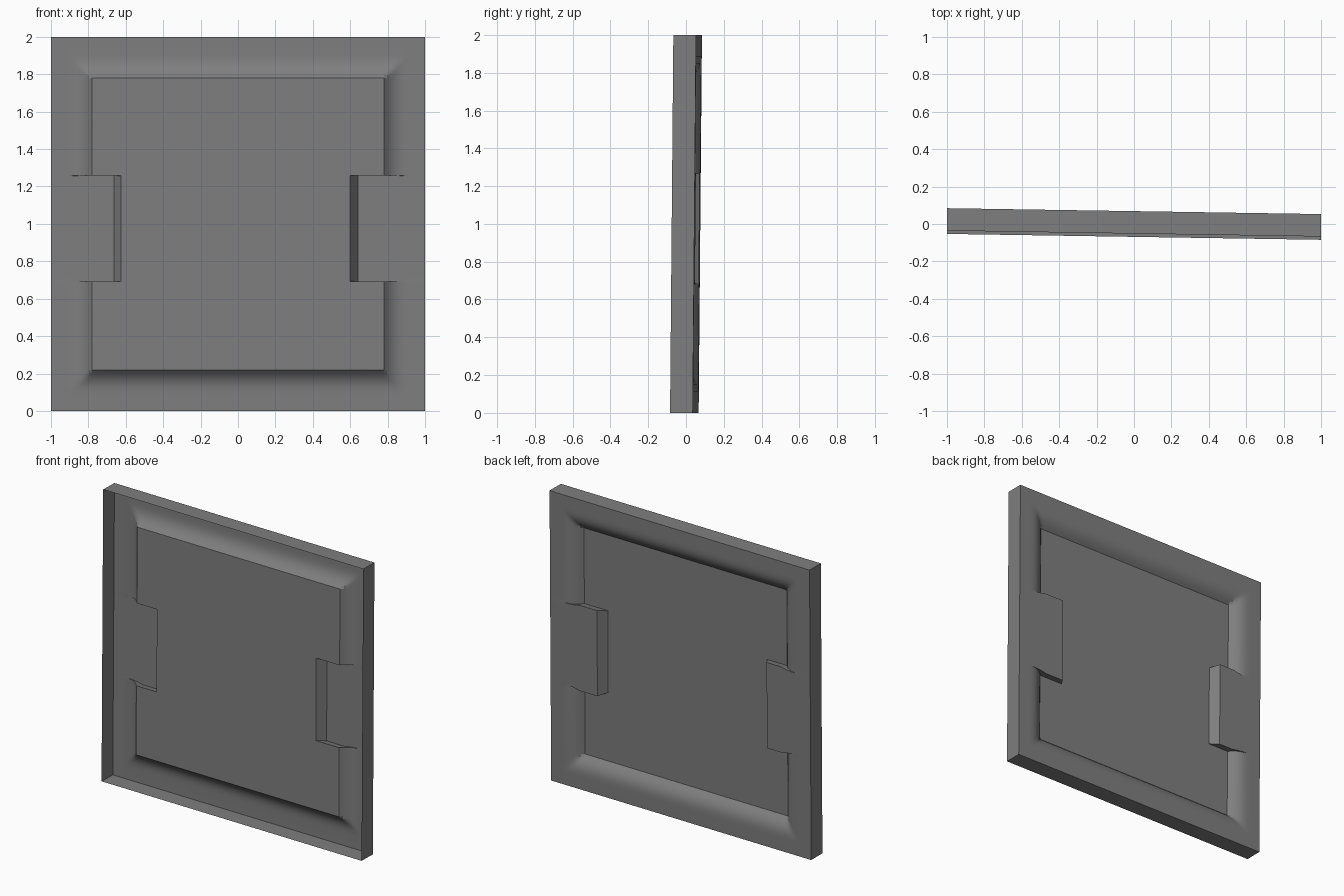
import bpy, bmesh, math
from mathutils import Matrix

if "Cube" in bpy.data.objects:
    bpy.data.objects.remove(bpy.data.objects["Cube"])

HALF, PANEL = 1.0, 0.78          # half size of the tray and of the raised panel
BACK, FRONT, RAISE = 0.06, -0.06, 0.06
FADE, STEPS, EPS = 0.14, 8, 0.001
TAB_LOW, TAB_HIGH, UNDERCUT = -0.307, 0.258, 0.014   # side notches, from the centre
TABS = {-1: (0.625, 0.665), 1: (0.60, 0.64)}   # top and foot of each notch wall

# slight lean of the whole piece
lean = (Matrix.Translation((0, 0, 1)) @ Matrix.Rotation(math.radians(-0.9), 4, 'Z')
        @ Matrix.Rotation(math.radians(-0.5), 4, 'X'))

# dark grey metal
metal = bpy.data.materials.new("dark_metal")
metal.diffuse_color = (0.21, 0.21, 0.21, 1)
metal.use_nodes = True
metal.node_tree.nodes["Principled BSDF"].inputs["Base Color"].default_value = metal.diffuse_color


def finish(bm, name):
    bm.transform(lean)
    mesh = bpy.data.meshes.new(name)
    bm.to_mesh(mesh)
    bm.free()
    mesh.materials.append(metal)
    ob = bpy.data.objects.new(name, mesh)
    bpy.context.collection.objects.link(ob)
    return ob


def point(x, z):
    """Raised panel with a concave skirt, cut by a flush notch on each side."""
    d = max(abs(x), abs(z)) - PANEL
    h = full = RAISE * max(0.0, 1 - max(d, 0) / FADE) ** 3
    if TAB_LOW < z < TAB_HIGH:
        top, foot = TABS[1 if x > 0 else -1]
        t = (abs(x) - top) / (foot - top)
        h = min(h, RAISE * (1 - min(max(t, 0), 1)))
    # the notch's upper and lower walls lean outward as they go back
    drop = UNDERCUT * (full - h) / RAISE
    if abs(z - TAB_LOW) < 2 * EPS:
        z -= drop
    elif abs(z - TAB_HIGH) < 2 * EPS:
        z += drop
    return x, BACK - h, z


# pressed back sheet: one grid with lines on every feature edge
skirt = [PANEL + FADE * i / STEPS for i in range(STEPS + 1)] + [HALF]
both = [s * v for v in skirt for s in (-1, 1)]
xs = sorted(both + [s * v for s, pair in TABS.items() for v in pair])
zs = sorted(both + [TAB_LOW - 0.03, TAB_LOW, TAB_LOW + EPS, TAB_LOW + 0.03,
                    TAB_HIGH - 0.03, TAB_HIGH - EPS, TAB_HIGH, TAB_HIGH + 0.03])
bm = bmesh.new()
rows = [[bm.verts.new(point(x, z)) for x in xs] for z in zs]
for a, b in zip(rows, rows[1:]):
    for i in range(len(xs) - 1):
        bm.faces.new((a[i], a[i + 1], b[i + 1], b[i]))
sheet = finish(bm, "pressed_panel")
bpy.context.view_layer.objects.active = sheet
sheet.select_set(True)
bpy.ops.object.shade_smooth_by_angle(angle=math.radians(25))

# thin outer walls, open at the front
bm = bmesh.new()
corners = [(-HALF, -HALF), (HALF, -HALF), (HALF, HALF), (-HALF, HALF)]
front = [bm.verts.new((x, FRONT, z)) for x, z in corners]
back = [bm.verts.new((x, BACK, z)) for x, z in corners]
for i in range(4):
    j = (i + 1) % 4
    bm.faces.new((front[i], back[i], back[j], front[j]))
bmesh.ops.recalc_face_normals(bm, faces=bm.faces)
finish(bm, "outer_walls")
